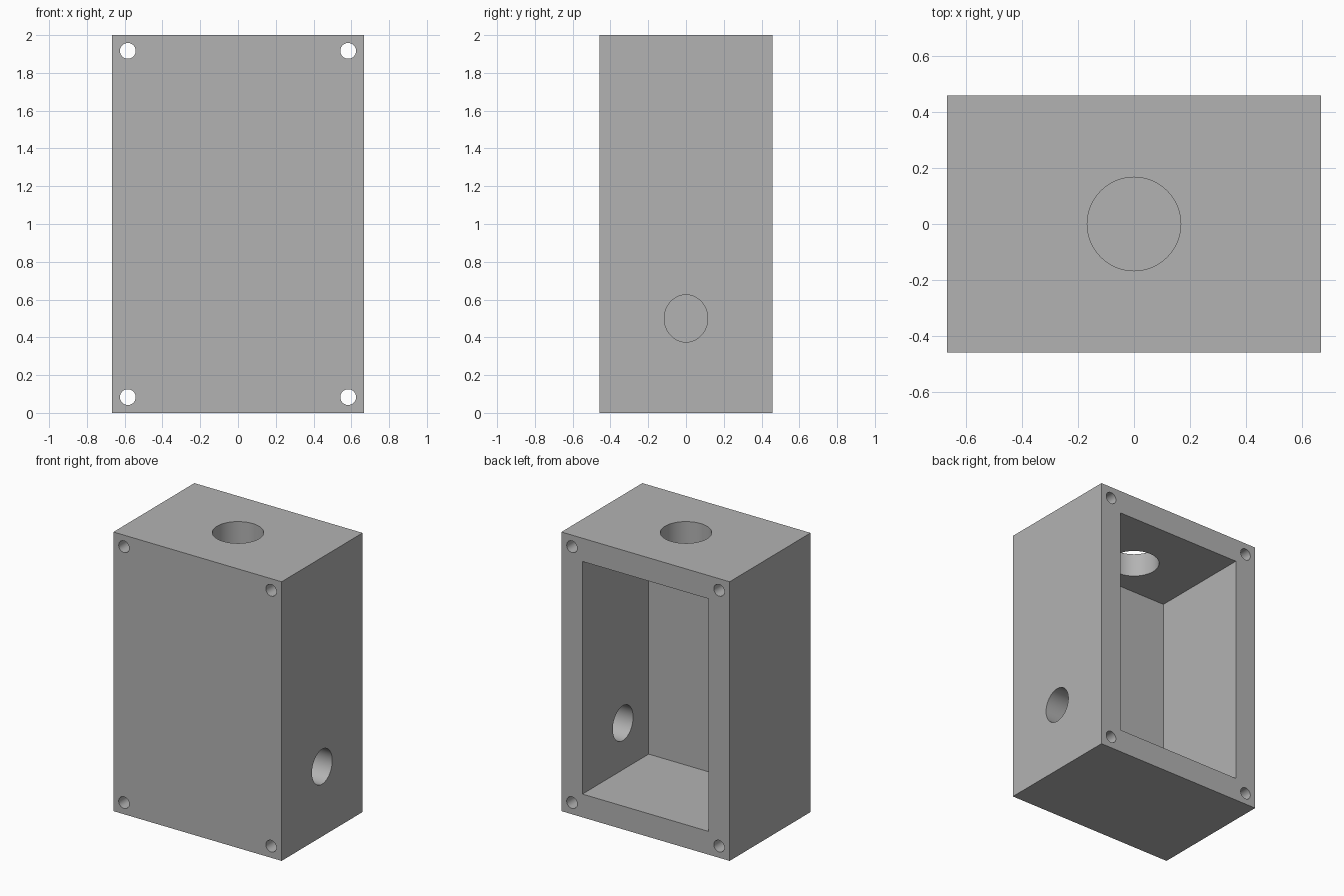
import bpy
import math

W, D, H = 4 / 3, 11 / 12, 2.0    # outer size
WALL = 1 / 6                     # wall thickness

default = bpy.data.objects.get("Cube")
if default:
    bpy.data.objects.remove(default, do_unlink=True)

grey = bpy.data.materials.new("plain_grey")
grey.use_nodes = True
grey.diffuse_color = (0.45, 0.45, 0.45, 1)
grey.node_tree.nodes["Principled BSDF"].inputs["Base Color"].default_value = (0.45, 0.45, 0.45, 1)


def finish(obj, name, scale):
    obj.name = name
    obj.scale = scale
    bpy.ops.object.transform_apply(location=False, rotation=False, scale=True)
    obj.data.materials.append(grey)
    return obj


def box(name, size, centre):
    bpy.ops.mesh.primitive_cube_add(size=1, location=centre)
    return finish(bpy.context.object, name, size)


def drill(name, radii, length, centre, rotation=(0, 0, 0)):
    bpy.ops.mesh.primitive_cylinder_add(vertices=64, radius=1, depth=1,
                                        location=centre, rotation=rotation)
    return finish(bpy.context.object, name, (*radii, length))


# Solid body
body = box("enclosure_body", (W, D, H), (0, 0, H / 2))

# Cavity open at the back
cutters = [box("cavity_cutter", (W - 2 * WALL, D, H - 2 * WALL), (0, WALL, H / 2))]

# Round opening in the top, oval opening in the left wall
cutters.append(drill("top_hole_cutter", (WALL, WALL), 2 * WALL, (0, 0, H - WALL / 2)))
cutters.append(drill("side_hole_cutter", (0.125, 0.115), 2 * WALL,
                     (W / 2 - WALL / 2, 0, 0.5), (0, math.pi / 2, 0)))

# Screw holes running front to back through the corners
for x in (-1, 1):
    for z in (-1, 1):
        cutters.append(drill("screw_hole_cutter", (WALL / 4, WALL / 4), D * 1.2,
                             (x * (W - WALL) / 2, 0, H / 2 + z * (H - WALL) / 2),
                             (math.pi / 2, 0, 0)))

# Cut the openings, then discard the cutters
bpy.ops.object.select_all(action="DESELECT")
body.select_set(True)
bpy.context.view_layer.objects.active = body
for cutter in cutters:
    cutter.hide_render = True
    mod = body.modifiers.new("cut", "BOOLEAN")
    mod.operation = "DIFFERENCE"
    mod.solver = "EXACT"
    mod.object = cutter
    bpy.ops.object.modifier_apply(modifier=mod.name)
    bpy.data.objects.remove(cutter, do_unlink=True)

bpy.ops.object.shade_smooth_by_angle(angle=math.radians(30))
